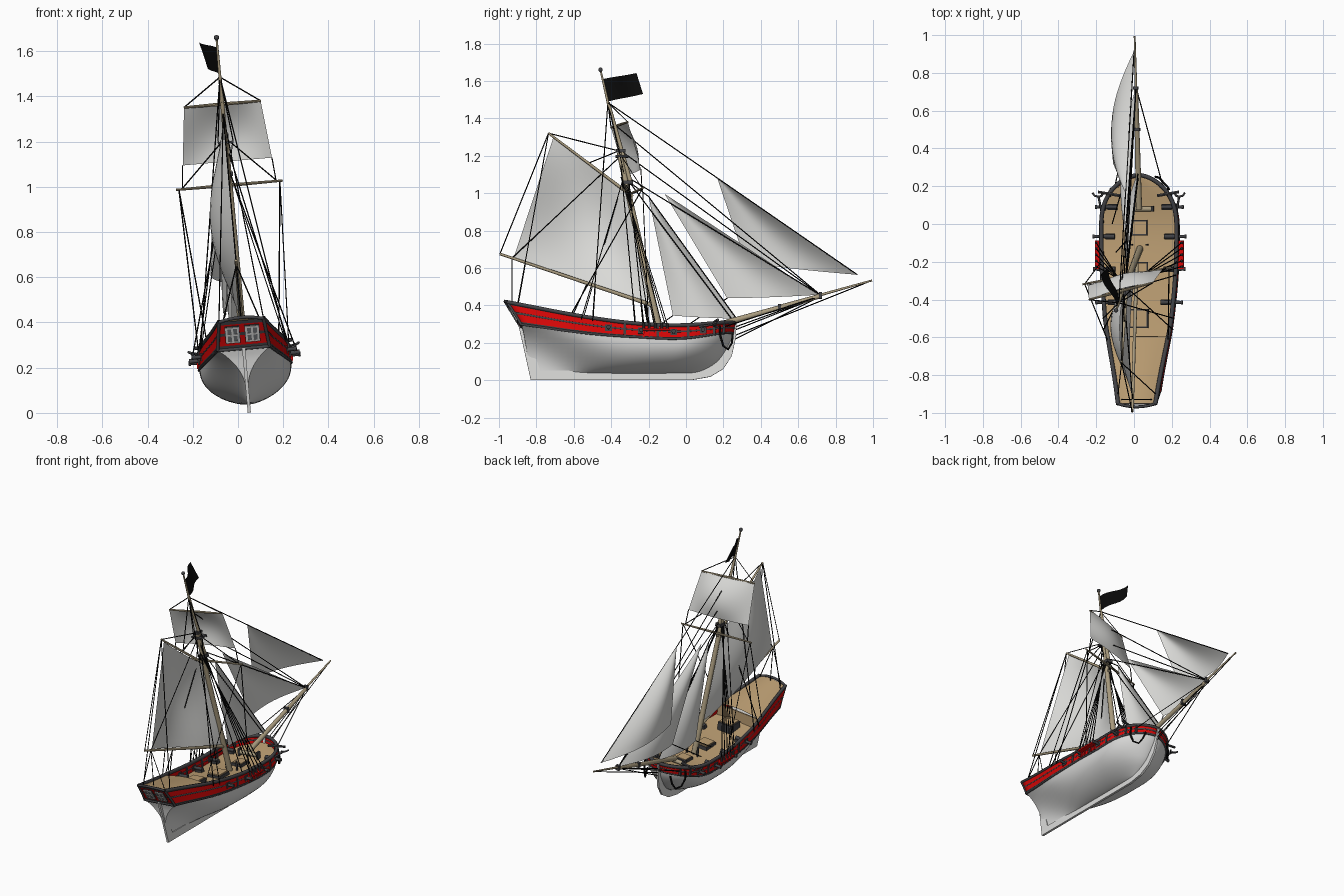
import bpy, bmesh, math
from mathutils import Vector, Matrix

if "Cube" in bpy.data.objects:
    bpy.data.objects.remove(bpy.data.objects["Cube"])

def mat(name, r, g, b):
    m = bpy.data.materials.new(name)
    m.diffuse_color = (r, g, b, 1)
    m.use_nodes = True
    m.node_tree.nodes["Principled BSDF"].inputs["Base Color"].default_value = m.diffuse_color
    return m
WHITE = mat("hull_white", .70, .70, .69)
SAIL = mat("sail_canvas", .72, .72, .70)
RED = mat("red_paint", .70, .002, .002)
DARK = mat("dark_grey_trim", .055, .055, .06)
DECK = mat("deck_planks", .50, .34, .17)
WOOD = mat("spar_wood", .40, .33, .21)
BLACK = mat("black_rope", .003, .003, .003)
PANE = mat("window_grey", .16, .17, .18)

def finish(name, bm, mats, smooth=True):
    me = bpy.data.meshes.new(name)
    bm.to_mesh(me); bm.free()
    ob = bpy.data.objects.new(name, me)
    bpy.context.collection.objects.link(ob)
    for m in mats: me.materials.append(m)
    if smooth:
        bpy.ops.object.select_all(action='DESELECT')
        ob.select_set(True); bpy.context.view_layer.objects.active = ob
        bpy.ops.object.shade_smooth_by_angle(angle=math.radians(40))
    return ob

def spline(tab, v):
    """Smooth value from a small table of (position, value)."""
    if v <= tab[0][0]: return tab[0][1]
    if v >= tab[-1][0]: return tab[-1][1]
    i = max(k for k in range(len(tab) - 1) if tab[k][0] <= v)
    def slope(k):
        a, b = tab[max(k-1, 0)], tab[min(k+1, len(tab)-1)]
        return (b[1] - a[1]) / (b[0] - a[0])
    (x0, y0), (x1, y1) = tab[i], tab[i+1]
    w = x1 - x0; u = (v - x0) / w
    return (y0*(1+2*u)*(1-u)**2 + slope(i)*w*u*(1-u)**2 + y1*u*u*(3-2*u) + slope(i+1)*w*u*u*(u-1))

def grid(rows, name, mats, rule=None, cap=False):
    bm = bmesh.new()
    vs = [[bm.verts.new(p) for p in r] for r in rows]
    for i in range(len(vs) - 1):
        for j in range(len(vs[0]) - 1):
            f = bm.faces.new((vs[i][j], vs[i][j+1], vs[i+1][j+1], vs[i+1][j]))
            if rule: f.material_index = rule(j)
    if cap:  # close the stern, row by row
        n = len(vs[0])
        for j in range(n // 2 - 1):
            bm.faces.new((vs[0][j], vs[0][n-1-j], vs[0][n-2-j], vs[0][j+1]))
    bmesh.ops.remove_doubles(bm, verts=bm.verts, dist=1e-5)
    bmesh.ops.recalc_face_normals(bm, faces=bm.faces)
    return finish(name, bm, mats)

def spars(name, parts, m, n=10):
    """Tapered round bars: (start, end, radius1, radius2)."""
    bm = bmesh.new()
    for a, b, r1, r2 in parts:
        a, b = Vector(a), Vector(b); d = b - a
        M = Matrix.Translation((a+b)/2) @ d.to_track_quat('Z', 'Y').to_matrix().to_4x4()
        bmesh.ops.create_cone(bm, cap_ends=True, segments=n, radius1=r1, radius2=r2, depth=d.length, matrix=M)
    return finish(name, bm, [m])

def boxes(name, parts, m, tilt=0):
    bm = bmesh.new()
    for c, s in parts:
        bmesh.ops.create_cube(bm, size=1, matrix=Matrix.Translation(c) @ Matrix.Rotation(tilt, 4, 'X') @ Matrix.Diagonal((*s, 1)))
    return finish(name, bm, [m], False)

def ropes(name, paths, r, m, res=0):
    cu = bpy.data.curves.new(name, 'CURVE')
    cu.dimensions = '3D'; cu.bevel_depth = r; cu.bevel_resolution = res
    for pts in paths:
        s = cu.splines.new('POLY'); s.points.add(len(pts) - 1)
        for p, q in zip(s.points, pts): p.co = (*q, 1)
    ob = bpy.data.objects.new(name, cu)
    bpy.context.collection.objects.link(ob)
    cu.materials.append(m)
    bpy.ops.object.select_all(action='DESELECT')
    ob.select_set(True); bpy.context.view_layer.objects.active = ob
    bpy.ops.object.convert(target='MESH')

# hull shape: t runs stern to bow, h is 0 at keel, 1 at wale, 2 at rail
WALE = [(0, .285), (.29, .235), (.54, .212), (.78, .205), (1, .25)]
RAIL = [(0, .41), (.29, .33), (.54, .287), (.78, .278), (1, .305)]
BEAM = [(0, .115), (.08, .13), (.29, .172), (.54, .199), (.75, .204), (1, .204)]
STERN = [(0, -.825), (.2, -.86), (.285, -.88), (.41, -.955)]
STEM = [(.03, .04), (.06, .11), (.1, .17), (.2, .235), (.25, .25), (.31, .26)]
FULL = [(0, 1.0), (.2, 1.3), (.45, 2.1), (.75, 2.2), (1, 2)]
HOLLOW = [(0, 3), (.2, 1.5), (.45, .72), (.75, .66), (1, .78)]
def hull(t, h, side=1):
    w, r = spline(WALE, t), spline(RAIL, t)
    s = min(h, 1)
    z = .035 + (w - .035)*s + (r - w)*max(0, h - 1)
    y = spline(STERN, z) + t*(spline(STEM, z) - spline(STERN, z))
    x = spline(BEAM, t) * (1 - max(0, (t - .75)/.25)**2.6)**.6
    x *= (1 - (1 - s)**spline(FULL, t))**spline(HOLLOW, t)
    x *= 1 - max(0, h - 1)*(.02 + .12*max(0, 1 - t*3))
    return Vector((side*x, y, z))
def t_at(y): return (y + .9)/1.155
N = 44
T = [1 - (1 - k/N)**1.6 for k in range(N + 1)]
low = [0, .02, .06, .12, .2, .3, .4, .5, .6, .7, .8, .9, 1]
grid([[hull(t, h, -1) for h in low[::-1]] + [hull(t, h) for h in low[1:]] for t in T],
     "hull_bottom", [WHITE], None, True)
# bulwark with red and dark strakes, each side, and the transom
up = [1, 1.14, 1.48, 1.58, 1.88, 2]
rule = lambda j: (0, 1, 0, 1, 0)[j]
for s, nm in ((1, "right"), (-1, "left")):
    b = grid([[hull(t, h, s) for h in up] for t in T], nm + "_bulwark", [DARK, RED], rule)
    sol = b.modifiers.new("thickness", 'SOLIDIFY'); sol.thickness = .01; sol.offset = 0
grid([[hull(0, h, s) for s in (-1, 1)] for h in up], "transom", [DARK, RED])
for f in bpy.data.objects["transom"].data.polygons: f.material_index = rule(f.index)
ropes("wales", [[hull(t, h, s) for t in T] for s in (1, -1) for h in (1.03, 1.53)], .0075, DARK, 1)
ropes("top_rail", [[hull(t, 2, s) for t in T] for s in (1, -1)], .0115, DARK, 1)
ropes("transom_trim", [[(.098*k/4, -.952 - .001*(16-k*k), .41 + .0008*(16-k*k)) for k in range(-4, 5)],
      [hull(0, 1, -1), hull(0, 1)]] + [[hull(0, 1 + k/8, s) for k in range(9)] for s in (1, -1)], .008, DARK, 1)
# keel, stem and rudder plate
bm = bmesh.new()
outline = [(-.83, 0), (.03, 0), (.13, .018), (.2, .06), (.245, .13), (.265, .22), (.27, .30), (.25, .30),
           (.225, .2), (.15, .1), (.03, .05), (-.78, .05), (-.83, .2), (-.85, .29), (-.895, .29), (-.872, .19)]
fc = bm.faces.new([bm.verts.new((-.007, y, z)) for y, z in outline])
ex = bmesh.ops.extrude_face_region(bm, geom=[fc])
bmesh.ops.translate(bm, vec=(.014, 0, 0), verts=[v for v in ex["geom"] if isinstance(v, bmesh.types.BMVert)])
bmesh.ops.recalc_face_normals(bm, faces=bm.faces)
finish("keel_and_rudder", bm, [WHITE], False)
# decks
def deck(name, t0, t1, h, crown):
    rows = []
    for k in range(25):
        p = hull(t0 + (t1 - t0)*k/24, h)
        rows.append([(p.x*.98*c/3, p.y, p.z + crown*(1 - c*c/9)) for c in range(-3, 4)])
    grid(rows, name, [DECK])
TQ = .265
deck("main_deck", TQ - .02, .995, 1.18, .006)
deck("quarter_deck", .0, TQ, 1.95, .02)
q = hull(TQ, 1.95)
boxes("quarter_deck_bulkhead", [((0, q.y, q.z - .035), (q.x*1.9, .008, .075))], DECK)
# stern windows
tilt = math.radians(31)
def on_transom(x, up_, out): return (x, -.917 - up_*math.sin(tilt) - out*.857, .352 + up_*math.cos(tilt) - out*.514)
W2 = (-.044, .044)
boxes("window_frames", [(on_transom(x, 0, .003), (.066, .008, .086)) for x in W2], DARK, tilt)
boxes("window_panes", [(on_transom(x, 0, .006), (.06, .006, .08)) for x in W2], PANE, tilt)
boxes("window_bars", [(on_transom(x + d, 0, .008), (.009, .006, .08)) for x in W2 for d in (-.026, 0, .026)] +
      [(on_transom(x, d, .008), (.06, .006, .008)) for x in W2 for d in (-.036, 0, .036)], WHITE, tilt)
# cannons, ports, channels
guns = [(s, hull(t_at(y), 1.5, s)) for y in (-.43, -.25, -.07, .09) for s in (1, -1)]
spars("cannon_barrels", [((p.x - s*.07, p.y, p.z), (p.x + s*.045, p.y, p.z), .012, .008) for s, p in guns] +
      [((p.x + s*.037, p.y, p.z), (p.x + s*.047, p.y, p.z), .011, .011) for s, p in guns], DARK)
boxes("gun_carriages", [((p.x - s*.045, p.y, p.z - .018), (.05, .03, .024)) for s, p in guns], DARK)
boxes("gun_ports", [((p.x, p.y, p.z), (.018, .036, .034)) for s, p in guns], DARK)
posts = [hull(t_at(y), 1.55, s) for y in (-.34, -.16, .01, .15, .2) for s in (1, -1)]
boxes("bulwark_posts", [(p, (.02, .014, .06)) for p in posts], DARK)
boxes("channels", [((s*.218, -.163, .252), (.036, .15, .01)) for s in (1, -1)], RED)
SH = (-.1, -.13, -.163, -.196, -.226)
spars("deadeyes", [((s*.228, y, .257), (s*.226, y, .285), .007, .007) for y in SH for s in (1, -1)], DARK, 8)
boxes("chainplates", [((s*.207, y, .232), (.012, .008, .04)) for y in SH for s in (1, -1)], RED)
# deck fittings
boxes("hatch_coamings", [((0, -.25, .235), (.09, .1, .03)), ((0, -.5, .27), (.1, .1, .06)), ((0, -.02, .23), (.08, .08, .02))], DARK)
boxes("hatch_covers", [((0, -.25, .243), (.078, .088, .03)), ((0, -.5, .277), (.086, .086, .06)), ((0, -.02, .235), (.068, .068, .02))], DECK)
spars("windlass", [((-.07, .08, .255), (.07, .08, .255), .014, .014)], WOOD)
boxes("bitts", [((x, .08, .25), (.012, .03, .06)) for x in (-.07, .07)] + [((x, -.11, .25), (.01, .01, .07)) for x in (-.04, .04)], DARK)
# catheads, anchors and cables
spars("catheads", [((s*.1, .15, .3), (s*.215, .17, .305), .009, .008) for s in (1, -1)], DARK, 6)
ropes("anchors", [[(s*.2, .07, .27), (s*.215, .15, .28)] for s in (1, -1)] +
      [[(s*.185, .17, .27), (s*.2, .148, .275), (s*.215, .145, .28), (s*.235, .15, .285), (s*.245, .165, .29)] for s in (1, -1)], .006, DARK, 1)
ropes("anchor_cables", [[(s*x, y, z) for x, y, z in ((.15, .18, .28), (.155, .185, .22), (.14, .2, .17), (.115, .225, .155),
      (.1, .245, .19), (.085, .25, .24))] for s in (1, -1)], .006, BLACK, 1)
# masts and spars
def M(z, dy=0): return Vector((0, -.15 - (z - .3)*.225 + dy, z))
BT, JT = Vector((0, .725, .452)), Vector((0, .995, .535))
yu, yl, cl = Vector((.17, .045, 0)), Vector((.236, .045, 0)), Vector((.198, .042, 0))
U, L, C = M(1.37, .035), M(1.01, .035), M(1.115, .05)
BOOM, GAFF = Vector((0, -.995, .677)), Vector((0, -.735, 1.325))
spars("lower_mast", [(M(.2), M(1.22), .019, .014)], WOOD)
spars("topmast", [(M(1.05, .025), M(1.49, .003), .012, .008), (M(1.47), M(1.655), .007, .005)], WOOD)
spars("bowsprit", [((0, .08, .27), BT, .017, .011), ((0, .5, .395), JT, .009, .005)], WOOD)
spars("boom_and_gaff", [((0, -.175, .4), BOOM, .011, .007), ((0, -.285, .985), GAFF, .009, .006)], WOOD)
spars("yards", [(c, c + k*y, .008, .005) for c, y in ((U, yu), (L, yl)) for k in (1, -1)], WOOD, 8)
boxes("crosstrees", [(M(1.2, .01), (.07, .07, .01)), (M(1.06, .012), (.04, .05, .02)), (M(1.23, .01), (.03, .05, .016))], DARK)
boxes("bowsprit_cap", [((0, .72, .455), (.026, .016, .035)), ((0, .5, .39), (.032, .016, .035))], DARK)
bm = bmesh.new()
bmesh.ops.create_uvsphere(bm, u_segments=12, v_segments=8, radius=.012, matrix=Matrix.Translation(M(1.665)))
finish("mast_ball", bm, [DARK])

# sails: four corners (two may coincide) with a belly
def sail(name, a, b, c, d, belly, m=SAIL, n=14, wave=lambda u, v: math.sin(math.pi*u)*math.sin(math.pi*(.08 + .84*v))):
    a, b, c, d = map(Vector, (a, b, c, d)); belly = Vector(belly)
    grid([[a.lerp(b, i/n).lerp(d.lerp(c, i/n), j/n) + belly*wave(i/n, j/n) for j in range(n+1)] for i in range(n+1)], name, [m])
sail("mainsail", (0, -.2, .41), (0, -.92, .66), (0, -.71, 1.3), (0, -.29, .98), (-.1, 0, 0))
sail("topsail", C - cl, C + cl, U + yu, U - yu, (0, .05, 0))
def jib(name, head, tack, clew, belly):
    sail(name, tack, clew, head, head, belly,
         wave=lambda u, v: math.sin(math.pi*u)*(1 - v)*(.6 + 1.3*v))
H1, T1, C1 = (0, .165, 1.09), (0, .917, .565), (-.105, .32, .64)
H2, T2, C2 = (0, -.115, 1.0), (0, .71, .458), (-.065, .22, .445)
H3, T3, C3 = (0, -.2, .985), (0, .27, .33), (-.045, -.07, .35)
jib("outer_jib", H1, T1, C1, (-.09, 0, 0))
jib("inner_jib", H2, T2, C2, (-.065, 0, 0))
jib("staysail", H3, T3, C3, (-.05, 0, 0))
sail("flag", M(1.495), (-.05, -.23, 1.54), (-.08, -.265, 1.655), M(1.615), (.01, 0, 0), BLACK,
     wave=lambda u, v: math.sin(2*math.pi*u))

# rigging
TOP = M(1.49)
lines = [(TOP, T1), (M(1.38), BT), (M(1.24), BT), (M(1.1), BT), (M(1.08), H3), (M(1.1), (0, .25, .32)), (H3, T3),
         (BT, (0, .262, .22)), (BT, (0, .265, .27)), (JT, (0, .262, .24)),
         (GAFF, M(1.23)), ((0, -.52, 1.165), M(1.23)), ((0, -.93, .655), M(1.2)), (GAFF, BOOM),
         ((0, -.93, .655), (0, -.93, .42)), (C2, (-.14, 0, .3)), (C3, (-.12, -.15, .3))]
for s in (1, -1):
    lines += [((s*.226, y, .28), M(1.09, .01*i - .02)) for i, y in enumerate(SH)]
    lines += [((s*.19, -.5, .3), TOP), ((s*.185, -.56, .31), M(1.1)), ((s*.2, -.27, .285), M(1.2)),
              (U + s*yu, TOP), (L + s*yl*.9, M(1.22)), (C + s*cl, L + s*yl*.88), (L + s*yl*.95, (s*.16, -.62, .33)),
              (L + s*yl*.95, (s*.2, -.2, .28)), (GAFF, (s*.1, -.9, .4)), ((0, -.93, .655), (s*.08, -.93, .415)),
              (BT, (s*.13, .19, .27)), (M(1.21) + Vector((s*.033, 0, 0)), TOP), (M(1.21) + Vector((s*.033, 0, 0)), M(1.05))]
ropes("rigging", lines, .003, BLACK)

# heel the whole ship over and set it in place
heel = Matrix.Translation((.05, 0, .001)) @ Matrix.Rotation(math.radians(-5), 4, 'Y')
for ob in bpy.data.objects:
    ob.matrix_world = heel @ ob.matrix_world
